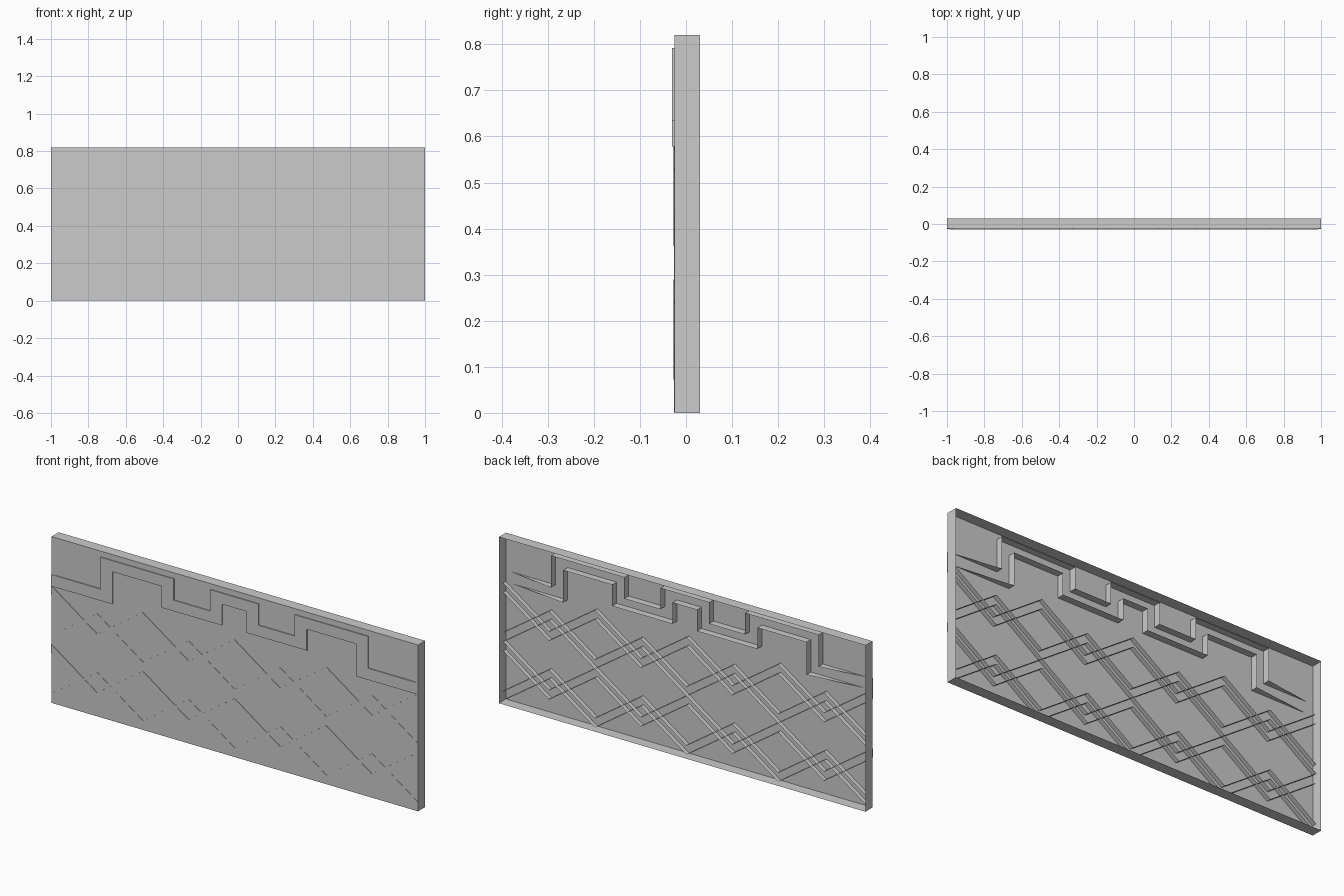
import bpy, bmesh

if "Cube" in bpy.data.objects:
    bpy.data.objects.remove(bpy.data.objects["Cube"])

FRONT, BACK, HEIGHT = -0.025, 0.03, 0.82


def finish(name, bm):
    bmesh.ops.recalc_face_normals(bm, faces=bm.faces)
    mesh = bpy.data.meshes.new(name)
    bm.to_mesh(mesh)
    bm.free()
    obj = bpy.data.objects.new(name, mesh)
    bpy.context.collection.objects.link(obj)
    return obj


def ribbon(name, top, bottom, y_front, y_back, taper=False):
    """Open-backed moulding: a front strip with a thin wall along each edge."""
    bm = bmesh.new()
    rows = []
    for edge in (top, bottom):
        front = [bm.verts.new((x, y_front, z)) for x, z in edge]
        back = [bm.verts.new((x, y_back, z)) for x, z in edge]
        if taper:  # walls run out to nothing at both ends
            for i in (0, -1):
                back[i].co.y = y_front
        rows.append((front, back))
    (tf, tb), (bf, bb) = rows
    for i in range(len(top) - 1):
        for a, b in ((tf, bf), (tf, tb), (bf, bb)):
            bm.faces.new((a[i], a[i + 1], b[i + 1], b[i]))
    bmesh.ops.remove_doubles(bm, verts=bm.verts, dist=1e-5)
    return finish(name, bm)


# Thin tray-shaped panel, open at the back
bm = bmesh.new()
bmesh.ops.create_cube(bm, size=1)
for v in bm.verts:
    v.co.x *= 2
    v.co.y = FRONT if v.co.y < 0 else BACK
    v.co.z = HEIGHT if v.co.z > 0 else 0
open_side = [f for f in bm.faces if all(v.co.y > 0 for v in f.verts)]
bmesh.ops.delete(bm, geom=open_side, context='FACES_ONLY')
finish("panel_tray", bm)


# Stepped key border, left half mirrored to the right
def mirrored(half):
    return half + [(-x, z) for x, z in reversed(half)]


key_top = [(-1, .635), (-.73, .635), (-.73, .792), (-.33, .792),
           (-.33, .687), (-.133, .687), (-.133, .792)]
key_bottom = [(-1, .578), (-.664, .578), (-.664, .738), (-.396, .738),
              (-.396, .633), (-.067, .633), (-.067, .738)]
ribbon("key_border", mirrored(key_top), mirrored(key_bottom), -0.03, 0.01, True)

# Two rows of interlocking zigzag mouldings
WIDTH, RISE, ROW = 0.045, 0.172, 0.289
for row in range(2):
    base = 0.001 + row * ROW
    for kind, low, phase in (("upper", base + ROW - RISE - WIDTH, 0),
                             ("lower", base, 1)):
        line = [(-1 + i * .25, low + (RISE if i % 2 == phase else 0))
                for i in range(9)]
        ribbon(f"{kind}_zigzag_{row + 1}",
               [(x, z + WIDTH) for x, z in line], line,
               -0.0275 if kind == "upper" else -0.0265, -0.003)
